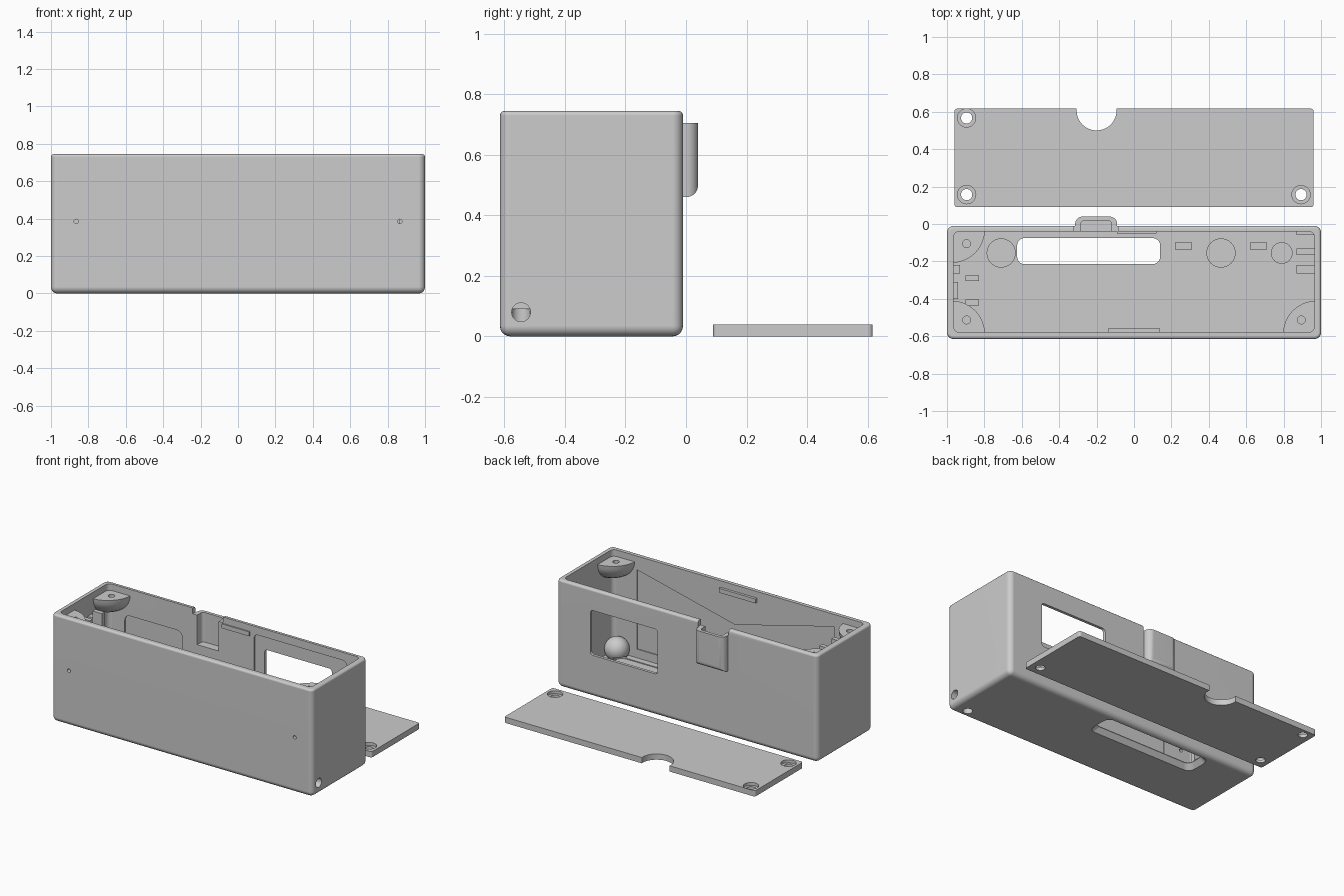
import bpy, bmesh
from mathutils import Vector, Matrix

cube = bpy.data.objects.get("Cube")
if cube:
    bpy.data.objects.remove(cube, do_unlink=True)

grey = bpy.data.materials.new("plain grey")
grey.use_nodes = True
grey.diffuse_color = (0.604, 0.604, 0.604, 1)
grey.node_tree.nodes["Principled BSDF"].inputs["Base Color"].default_value = grey.diffuse_color
parts = []


def finish(name, bm, cutter=False):
    bmesh.ops.recalc_face_normals(bm, faces=bm.faces)
    mesh = bpy.data.meshes.new(name)
    bm.to_mesh(mesh)
    bm.free()
    ob = bpy.data.objects.new(name, mesh)
    bpy.context.collection.objects.link(ob)
    mesh.materials.append(grey)
    if cutter:
        ob.hide_render = True
    else:
        parts.append(ob)
    return ob


def round_edges(bm, rule, r, seg=5):
    """Bevel the edges whose end points satisfy the rule."""
    edges = [e for e in bm.edges if rule(e.verts[0].co, e.verts[1].co)]
    bmesh.ops.bevel(bm, geom=edges, offset=r, segments=seg, profile=0.5, affect='EDGES')


def box(lo, hi, r=0, axis=2):
    """Box from corner to corner, with the edges along one axis rounded."""
    lo, hi = Vector(lo), Vector(hi)
    bm = bmesh.new()
    bmesh.ops.create_cube(bm, size=1)
    for v in bm.verts:
        v.co = (lo + hi) / 2 + v.co * (hi - lo)
    if r:
        round_edges(bm, lambda a, b: abs(a[axis] - b[axis]) > 1e-4, r)
    return bm


def rod(centre, r, depth, axis=2):
    bm = bmesh.new()
    bmesh.ops.create_cone(bm, cap_ends=True, segments=32, radius1=r, radius2=r, depth=depth)
    turn = {0: Matrix.Rotation(1.5708, 4, 'Y'), 1: Matrix.Rotation(1.5708, 4, 'X'), 2: Matrix()}
    bm.transform(Matrix.Translation(centre) @ turn[axis])
    return bm


def ball(centre, r, squash=1):
    bm = bmesh.new()
    bmesh.ops.create_uvsphere(bm, u_segments=32, v_segments=16, radius=r)
    bm.transform(Matrix.Translation(centre) @ Matrix.Diagonal((1, 1, squash, 1)))
    return bm


def combine(ob, bm, operation='DIFFERENCE'):
    tool = finish("cutter", bm, True)
    mod = ob.modifiers.new("boolean", 'BOOLEAN')
    mod.operation, mod.solver, mod.object = operation, 'EXACT', tool
    bpy.context.view_layer.objects.active = ob
    bpy.ops.object.modifier_apply(modifier=mod.name)
    bpy.data.objects.remove(tool, do_unlink=True)


# Case: sides and underside rounded in one bevel, then a finer rounding on the rim
top = 0.745
bm = box((-1, -0.615, 0), (1, -0.01, top))
round_edges(bm, lambda a, b: min(a.z, b.z) < 0.01, 0.035)
round_edges(bm, lambda a, b: min(a.z, b.z) > top - 0.001, 0.015, 3)
case = finish("case", bm)

# Hooded bulge on the back
bm = box((-0.315, -0.03, 0.46), (-0.09, 0.04, 0.71))
round_edges(bm, lambda a, b: min(a.y, b.y) > 0.03 and min(a.z, b.z) < 0.7, 0.04)
combine(case, bm, 'UNION')

# Main hollow, notch and bulge hollow
combine(case, box((-0.965, -0.578, 0.04), (0.965, -0.04, 1), 0.03))
combine(case, box((-0.32, -0.06, 0.705), (-0.085, 0.1, 1)))
combine(case, box((-0.285, -0.08, 0.5), (-0.12, 0.018, 1), 0.02))

# Corner strap tunnel, entering from the side and leaving below
combine(case, ball((0.9, -0.53, 0.09), 0.08), 'UNION')
combine(case, rod((0.96, -0.545, 0.08), 0.031, 0.15, 0))
combine(case, rod((0.893, -0.545, 0.03), 0.031, 0.12))

# Back window with a thinned wall around it
combine(case, box((0.15, -0.05, 0.2), (0.86, -0.03, 0.69), 0.03, 1))
combine(case, box((0.225, -0.1, 0.29), (0.74, 0.1, 0.6), 0.02, 1))
combine(case, box((-0.84, -0.05, 0.15), (-0.4, -0.032, 0.56), 0.04, 1))

# Slot through the floor, flared towards the underside
combine(case, box((-0.625, -0.215, -0.1), (0.14, -0.075, 0.2), 0.04))
bm = box((-0.625, -0.215, -0.01), (0.14, -0.075, 0.035), 0.04)
mid = Vector((-0.2425, -0.145, 0))
for v in bm.verts:
    if v.co.z < 0:
        v.co.x = mid.x + (v.co.x - mid.x) * 1.09
        v.co.y = mid.y + (v.co.y - mid.y) * 1.45
combine(case, bm)

# Shallow floor recess, shallow front wall recess and pin holes
combine(case, box((-0.87, -0.535, 0.034), (0.88, -0.25, 0.06), 0.05))
bm = bmesh.new()
outline = [(-0.73, 0.1), (0.78, 0.1), (0.78, 0.65), (0.03, 0.47), (-0.73, 0.66)]
face = bm.faces.new([bm.verts.new((x, -0.585, z)) for x, z in outline])
new = bmesh.ops.extrude_face_region(bm, geom=[face])["geom"]
bmesh.ops.translate(bm, vec=(0, 0.02, 0), verts=[g for g in new if isinstance(g, bmesh.types.BMVert)])
if not any(f.normal.y < -0.9 for f in bm.faces):
    bmesh.ops.contextual_create(bm, geom=[v for v in bm.verts if v.co.y < -0.58])
combine(case, bm)
for x in (-0.865, 0.865):
    combine(case, rod((x, -0.6, 0.385), 0.012, 0.1, 1))

# Screw bosses with rounded undersides in three corners
for name, sx, y, sy in (("boss_back_right", -1, -0.03, -1),
                        ("boss_front_right", -1, -0.588, 1),
                        ("boss_front_left", 1, -0.588, 1)):
    corner = Vector((0.975 * sx, y, 0.7))
    bm = ball(corner, 0.178, 0.8)
    for normal in ((sx, 0, 0), (0, -sy, 0), (0, 0, 1)):
        cut = bmesh.ops.bisect_plane(bm, geom=bm.verts[:] + bm.edges[:] + bm.faces[:],
                                     plane_co=corner, plane_no=normal, clear_outer=True)
        rim = [g for g in cut["geom_cut"] if isinstance(g, bmesh.types.BMEdge)]
        bmesh.ops.holes_fill(bm, edges=rim)
    boss = finish(name, bm)
    combine(boss, rod((0.895 * sx, y + 0.075 * sy, 0.7), 0.021, 0.16))

# Inner ribs, brackets and floor pads
for name, lo, hi in (
        ("front_catch", (-0.14, -0.59, 0.67), (0.14, -0.56, 0.7)),
        ("back_catch", (-0.09, -0.05, 0.67), (0.12, -0.028, 0.7)),
        ("bracket_spine", (-0.975, -0.4, 0.03), (-0.94, -0.31, 0.5)),
        ("bracket_front_post", (-0.9, -0.435, 0.03), (-0.83, -0.405, 0.67)),
        ("bracket_back_post", (-0.9, -0.305, 0.03), (-0.83, -0.275, 0.67)),
        ("right_rib_back", (-0.975, -0.165, 0.03), (-0.93, -0.14, 0.6)),
        ("right_rib_front", (-0.975, -0.265, 0.03), (-0.93, -0.22, 0.6)),
        ("left_rib_back", (0.87, -0.06, 0.03), (0.975, -0.03, 0.15)),
        ("left_rib_middle", (0.87, -0.165, 0.03), (0.975, -0.13, 0.15)),
        ("left_rib_front", (0.87, -0.265, 0.03), (0.975, -0.22, 0.15)),
        ("floor_block_middle", (0.22, -0.135, 0.03), (0.31, -0.098, 0.08)),
        ("floor_block_left", (0.62, -0.135, 0.03), (0.71, -0.098, 0.08))):
    finish(name, box(lo, hi))
for name, x, r in (("floor_pad_right", -0.71, 0.078), ("floor_pad_middle", 0.465, 0.078),
                   ("floor_pad_left", 0.79, 0.058)):
    finish(name, rod((x, -0.155, 0.04), r, 0.02))

# Lid lying behind the case, with a finger notch and countersunk holes
lid = finish("lid", box((-0.96, 0.09, 0), (0.96, 0.617, 0.04), 0.015))
combine(lid, rod((-0.2, 0.607, 0.02), 0.107, 0.2))
for x, y in ((-0.895, 0.567), (-0.895, 0.157), (0.893, 0.157)):
    combine(lid, rod((x, y, 0.02), 0.03, 0.2))
    combine(lid, rod((x, y, 0.07), 0.049, 0.1))

# Smooth the fillets, keep the hard edges and keep large faces flat
bpy.ops.object.select_all(action='DESELECT')
for ob in parts:
    ob.select_set(True)
bpy.context.view_layer.objects.active = case
bpy.ops.object.shade_smooth_by_angle(angle=0.6)
for ob in parts:
    ob.modifiers.new("flat faces", 'WEIGHTED_NORMAL').keep_sharp = True
